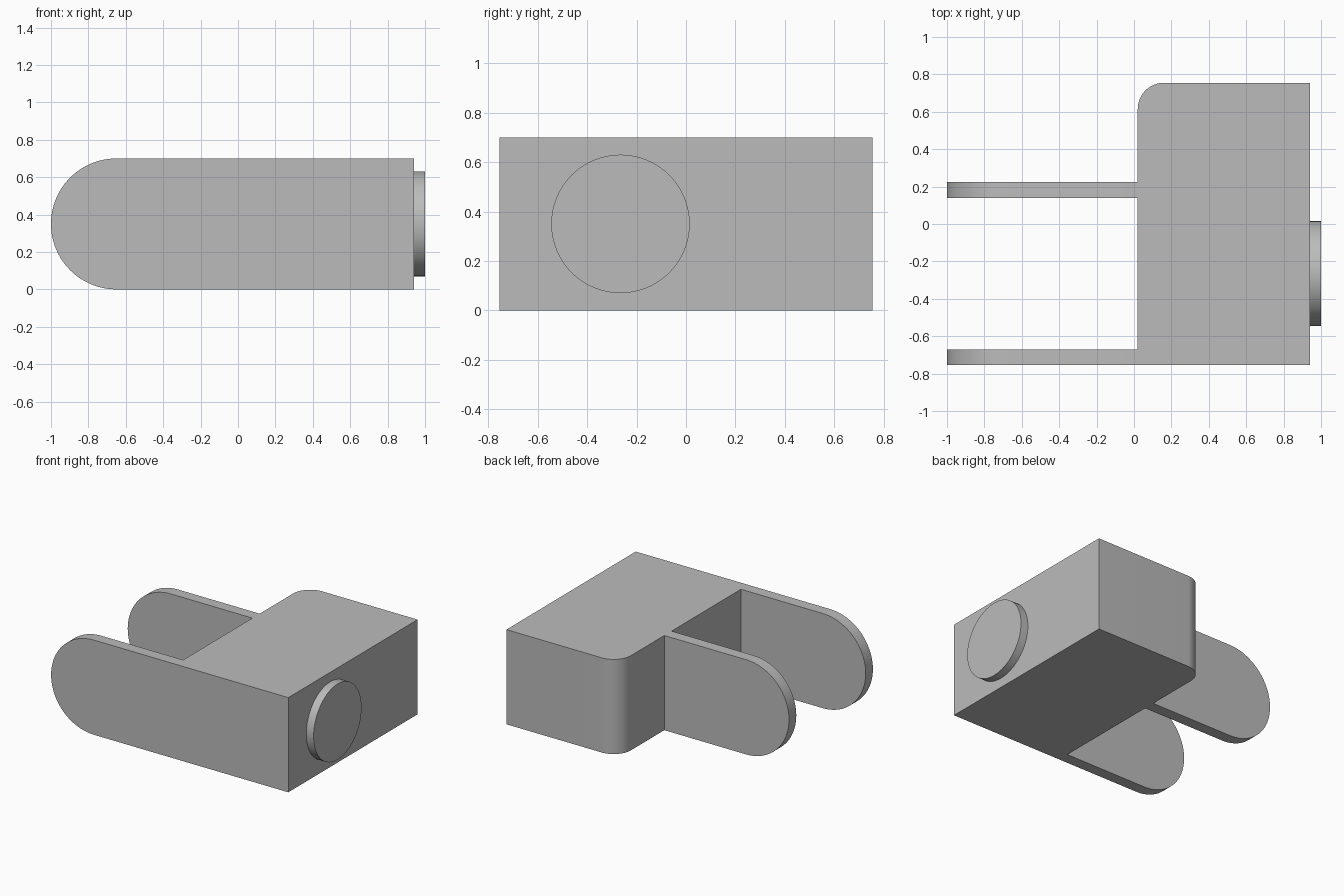
import bpy, bmesh
from math import pi, sin, cos
from mathutils import Vector

cube = bpy.data.objects.get("Cube")
if cube:
    bpy.data.objects.remove(cube, do_unlink=True)

grey = bpy.data.materials.new("plain grey")
grey.use_nodes = True
colour = (0.5, 0.5, 0.5, 1)
grey.diffuse_color = colour
grey.node_tree.nodes["Principled BSDF"].inputs["Base Color"].default_value = colour

HEIGHT = 0.7
MID = HEIGHT / 2
BLOCK_LEFT, BLOCK_RIGHT = 0.02, 0.94
DEPTH = 0.755


def arc(cx, cy, radius, start, end, steps):
    """Points along an arc, as pairs in the profile plane."""
    angles = [start + (end - start) * i / steps for i in range(steps + 1)]
    return [(cx + radius * cos(a), cy + radius * sin(a)) for a in angles]


def prism(name, points, push):
    """Extrude a closed outline along a vector."""
    bm = bmesh.new()
    face = bm.faces.new([bm.verts.new(p) for p in points])
    result = bmesh.ops.extrude_face_region(bm, geom=[face], use_keep_orig=True)
    moved = [v for v in result["geom"] if isinstance(v, bmesh.types.BMVert)]
    bmesh.ops.translate(bm, verts=moved, vec=Vector(push))
    bmesh.ops.recalc_face_normals(bm, faces=bm.faces)
    mesh = bpy.data.meshes.new(name)
    bm.to_mesh(mesh)
    bm.free()
    mesh.materials.append(grey)
    obj = bpy.data.objects.new(name, mesh)
    bpy.context.collection.objects.link(obj)
    bpy.ops.object.select_all(action="DESELECT")
    obj.select_set(True)
    bpy.context.view_layer.objects.active = obj
    bpy.ops.object.shade_smooth_by_angle(angle=pi / 6)
    return obj


# Main block with one rounded vertical corner
r = 0.14
plan = [(BLOCK_LEFT, -DEPTH), (BLOCK_RIGHT, -DEPTH), (BLOCK_RIGHT, DEPTH)]
plan += arc(BLOCK_LEFT + r, DEPTH - r, r, pi / 2, pi, 16)
prism("block", [(x, y, 0) for x, y in plan], (0, 0, HEIGHT))

# Two round-ended arms
side = [(BLOCK_LEFT, 0), (BLOCK_LEFT, HEIGHT)]
side += arc(MID - 1, MID, MID, pi / 2, 3 * pi / 2, 48)
for name, y in (("front_arm", -DEPTH), ("back_arm", 0.14)):
    prism(name, [(x, y, z) for x, z in side], (0, 0.085, 0))

# Shallow round boss on the side of the block
circle = arc(-0.265, MID, 0.28, 0, 2 * pi, 64)[:-1]
prism("side_boss", [(BLOCK_RIGHT, y, z) for y, z in circle], (1 - BLOCK_RIGHT, 0, 0))
